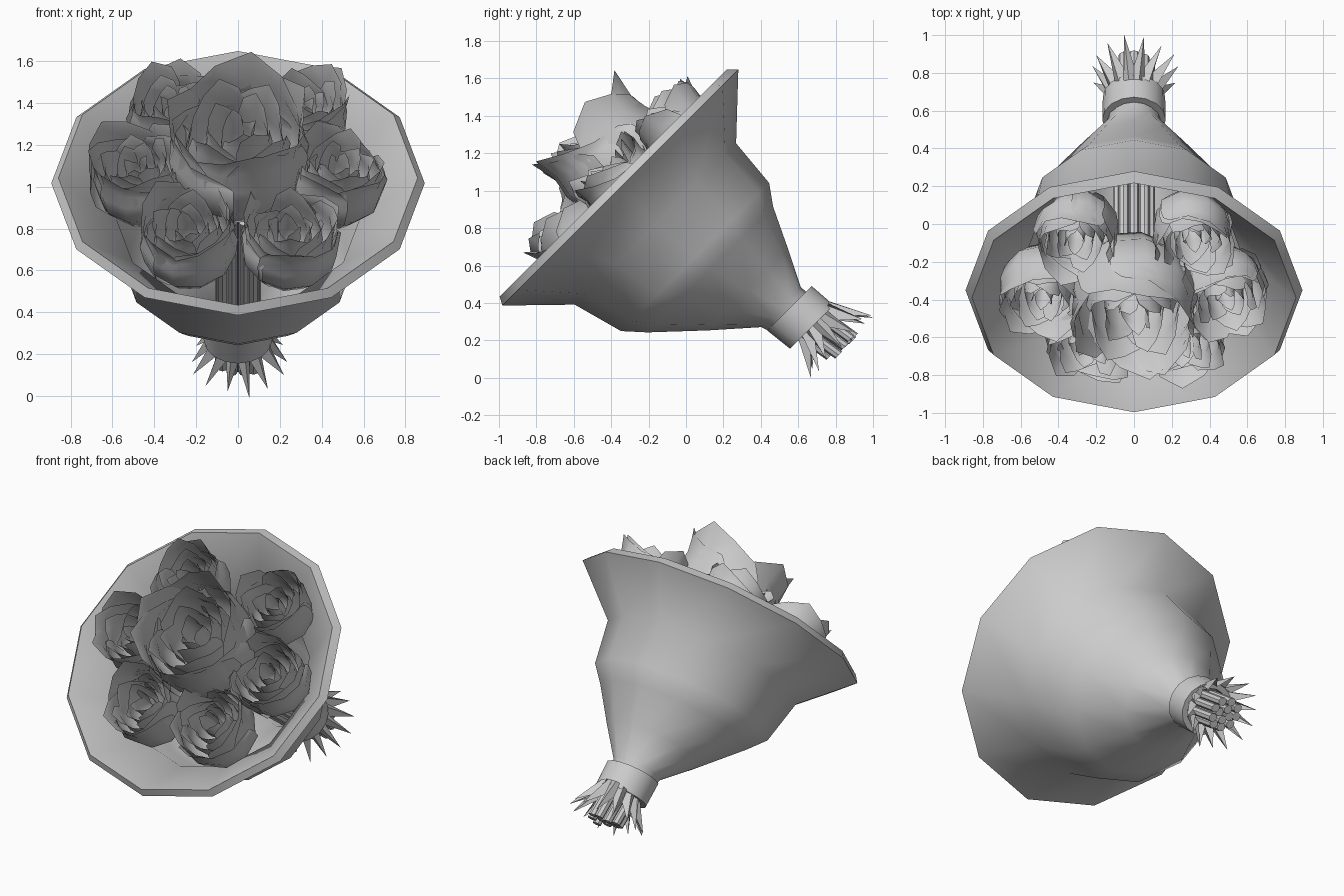
import bpy, math, random
from mathutils import Matrix, Vector

if "Cube" in bpy.data.objects:
    bpy.data.objects.remove(bpy.data.objects["Cube"])

random.seed(11)
# bouquet frame: local z runs along the tilted bouquet axis, origin in the rim centre
FRAME = Matrix.Translation((0, -0.365, 1.045)) @ Matrix.Rotation(math.radians(45), 4, 'X')


def make(name, verts, faces, local=Matrix(), angle=40):
    me = bpy.data.meshes.new(name)
    me.from_pydata([tuple(v) for v in verts], [], faces)
    ob = bpy.data.objects.new(name, me)
    bpy.context.collection.objects.link(ob)
    ob.matrix_world = FRAME @ local
    bpy.ops.object.select_all(action='DESELECT')
    ob.select_set(True)
    bpy.context.view_layer.objects.active = ob
    bpy.ops.object.shade_smooth_by_angle(angle=math.radians(angle))
    return ob


def loft(name, rings, sides, caps=False, closed=False, angle=40):
    """rings: (height, sideways shift, radius)"""
    verts, faces = [], []
    for a, c, r in rings:
        for k in range(sides):
            t = 2 * math.pi * k / sides
            verts.append((r * math.sin(t), c + r * math.cos(t), a))
    n = len(rings)
    for i in range(n if closed else n - 1):
        for k in range(sides):
            k2, j = (k + 1) % sides, (i + 1) % n
            faces.append((i * sides + k2, i * sides + k, j * sides + k, j * sides + k2))
    if caps:
        faces.append(tuple(range(sides)))
        faces.append(tuple(range((n - 1) * sides, n * sides))[::-1])
    return make(name, verts, faces, angle=angle)


# paper wrap: outer skin, bevelled rim, inner skin
outer = [(-1.27, .185, .13), (-1.09, .145, .15), (-.9, .085, .305), (-.68, .02, .475),
         (-.575, .01, .56), (-.3, -.015, .61), (-.03, -.01, .892)]
inner = [(a + .03, c, r - .03) for a, c, r in outer[-2::-1]]
loft("paper_wrap", outer + [(.015, -.02, .858)] + inner, 12, closed=True, angle=50)

# ribbon band around the neck
loft("ribbon_band", [(-1.28, .187, .13), (-1.28, .187, .165), (-1.125, .173, .168),
                     (-1.125, .173, .13)], 16, closed=True)

# spiky paper tail below the band
N = 14
verts, faces = [], []
for k in range(N):
    for off, a, r in ((0, -1.25, .125), (0, -1.35, .13), (.5, -1.25, .125),
                      (.5, -1.46 + random.uniform(-.02, .02), random.uniform(.22, .25))):
        t = 2 * math.pi * (k + off) / N
        verts.append((r * math.sin(t), .225 + r * math.cos(t), a))
for k in range(N):
    b, n = 4 * k, 4 * ((k + 1) % N)
    faces += [(b, b + 1, b + 3, b + 2), (b + 2, b + 3, n + 1, n)]
make("paper_tail", verts, faces, angle=25)

# bundle of round stems
for ring, count in ((.035, 4), (.085, 9)):
    for k in range(count):
        t = 2 * math.pi * k / count
        x, y = ring * math.sin(t), ring * math.cos(t)
        end = -1.48 + random.uniform(-.02, .02)
        ob = loft("stem", [(end, .225 + y, .027), (-.25, .03 + y, .027)], 8, caps=True)
        for v in ob.data.vertices:
            v.co.x += x

# petal profile: (radius, height) from the base to the tip
PROFILE = [(.06, -.98), (.62, -.8), (.95, -.35), (1.02, .12), (.95, .5), (.95, .95)]
COLS = 4


def flower(name, x, r, a, size, tilt):
    verts, faces = [], []
    # cupped petals in shrinking layers
    for scale, count, span, lift in ((1, 3, 140, 0), (.93, 3, 130, .02), (.7, 4, 105, .04),
                                     (.46, 4, 105, .08), (.24, 3, 125, .12)):
        start = random.uniform(0, 360)
        for p in range(count):
            phi0 = start + 360 * p / count + random.uniform(-8, 8)
            grow = scale * random.uniform(.95, 1.03)
            tip = random.uniform(.85, 1.12)
            skew = random.choice((-.5, 0, .5))
            base = len(verts)
            for i, (pr, pz) in enumerate(PROFILE):
                for c in range(COLS + 1):
                    u = 2 * c / COLS - 1
                    phi = math.radians(phi0 + u * span / 2 * (.85 if i == 5 else 1))
                    # the free edge rises to one off-centre point
                    drop = min(abs(u - skew), 1.2) if i > 3 else 0
                    z = pz * (tip if i > 3 else 1) - drop * (.42 if i == 5 else .18)
                    rad = pr * grow * (1 + .04 * u)
                    if i == 5:
                        rad += .1 * scale * (1 - drop)
                    verts.append(Vector((rad * math.cos(phi), rad * math.sin(phi),
                                         z * (.4 + .6 * scale) + lift)) * size)
            w = COLS + 1
            for i in range(len(PROFILE) - 1):
                for c in range(COLS):
                    q = base + i * w + c
                    faces.append((q, q + 1, q + w + 1, q + w))
    away = Vector((x, r, 0))
    rot = Matrix()
    if away.length > .15:
        rot = Matrix.Rotation(math.radians(tilt), 4, Vector((0, 0, 1)).cross(away.normalized()))
    make(name, verts, faces, Matrix.Translation((x, r, a)) @ rot, angle=45)


# one large bloom with six smaller ones around it
flower("centre_flower", 0, .07, .09, .345, 0)
for side in (-1, 1):
    flower("upper_flower", side * .305, .43, -.05, .22, 6)
    flower("side_flower", side * .475, .015, -.04, .225, 6)
    flower("lower_flower", side * .24, -.36, -.08, .235, 6)
